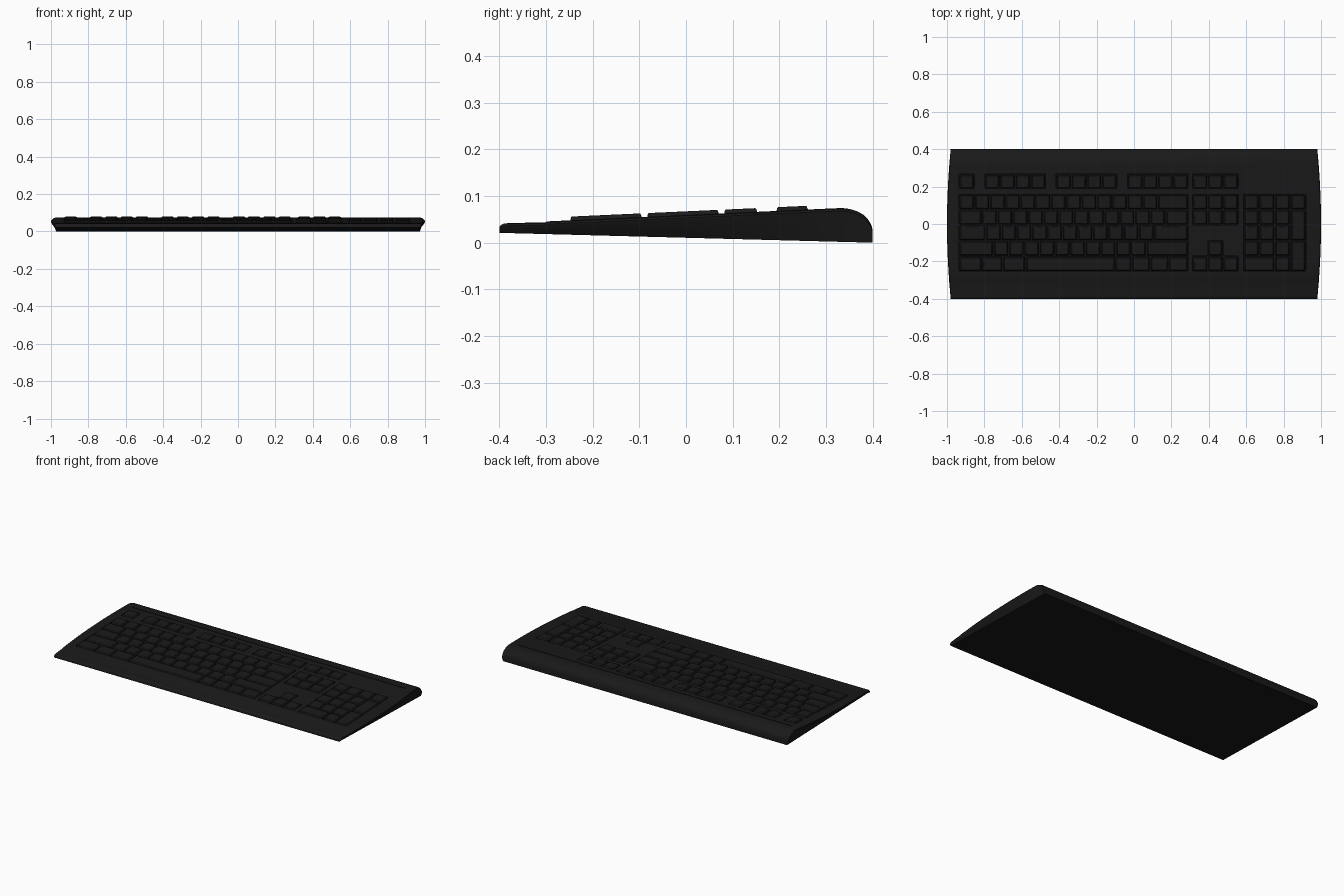
import bpy, bmesh, math

if "Cube" in bpy.data.objects:
    bpy.data.objects.remove(bpy.data.objects["Cube"])

black = bpy.data.materials.new("black_plastic")
black.diffuse_color = (0.01, 0.01, 0.01, 1)
black.use_nodes = True
black.node_tree.nodes["Principled BSDF"].inputs["Base Color"].default_value = black.diffuse_color


def make_object(name, bm):
    bmesh.ops.recalc_face_normals(bm, faces=bm.faces)
    mesh = bpy.data.meshes.new(name)
    bm.to_mesh(mesh)
    bm.free()
    ob = bpy.data.objects.new(name, mesh)
    bpy.context.collection.objects.link(ob)
    mesh.materials.append(black)
    return ob


def activate(ob):
    bpy.ops.object.select_all(action='DESELECT')
    ob.select_set(True)
    bpy.context.view_layer.objects.active = ob


def smooth(ob):
    activate(ob)
    bpy.ops.object.shade_smooth_by_angle(angle=math.radians(35))


def deck(y):
    """Height of the sloping case top."""
    return 0.0455 + (y + 0.3) * 0.0455


def block(bm, x0, x1, y0, y1, low, high, taper=0.0):
    """Box following the deck slope, optionally narrower at the top."""
    rings = []
    for h, t in ((low, 0), (high, taper)):
        pts = ((x0 + t, y0 + t * .6), (x1 - t, y0 + t * .6),
               (x1 - t, y1 - t), (x0 + t, y1 - t))
        rings.append([bm.verts.new((x, y, deck(y) + h)) for x, y in pts])
    a, b = rings
    bm.faces.new(a[::-1])
    bm.faces.new(b)
    for i in range(4):
        j = (i + 1) % 4
        bm.faces.new((a[i], a[j], b[j], b[i]))


# Case: cross-sections along y, bowed side edges over a straight base
tops = [(-0.4, .033), (-0.397, .038), (-0.39, .041), (-0.38, .042), (-0.302, .0435),
        (-0.297, deck(-0.297)), (-0.2, deck(-0.2)), (-0.1, deck(-0.1)), (0, deck(0)),
        (0.1, deck(0.1)), (0.2, deck(0.2)), (0.28, deck(0.28)), (0.335, .0743),
        (0.352, .072), (0.368, .067), (0.38, .060), (0.39, .050), (0.397, .039), (0.4, .028)]
bm = bmesh.new()
rings = []
for y, zt in tops:
    w = 0.98 + 0.02 * (1 - (y / 0.4) ** 2)
    zb = 0.0105 - 0.0263 * y
    if y == 0.4:
        zb = 0.0
    half = [(0.972, zb), (w - .001, zt - .010), (w, zt - .006), (w - .003, zt - .002), (w - .010, zt)]
    sec = half + [(-x, z) for x, z in reversed(half)]
    rings.append([bm.verts.new((x, y, z)) for x, z in sec])
for a, b in zip(rings, rings[1:]):
    for i in range(len(a)):
        j = (i + 1) % len(a)
        bm.faces.new((a[i], a[j], b[j], b[i]))
bm.faces.new(rings[0])
bm.faces.new(rings[-1])
case = make_object("case", bm)

# Layout grid: key unit, block origins and row edges
U = 0.0817
MAIN, NAV, PAD = -0.935, 0.313, 0.585
PU = 0.0838
ROW = [-0.253 + 0.0825 * i for i in range(6)]
FN = (0.189, 0.268)

# Wells and panel line cut into the case
bm = bmesh.new()
e = 0.0006
g = 2 / 3
fn_groups = [(MAIN, 1)] + [(MAIN + U * (1 + g + k * (4 + g)), 4) for k in range(3)] + [(NAV, 3)]
wells = [(x, x + n * U, *FN) for x, n in fn_groups]
wells += [(MAIN, MAIN + 15 * U, ROW[0], ROW[5]),
          (NAV, NAV + 3 * U, ROW[3], ROW[5]),
          (NAV + U, NAV + 2 * U, ROW[1], ROW[2]),
          (NAV, NAV + 3 * U, ROW[0], ROW[1]),
          (PAD, PAD + 4 * PU, ROW[0], ROW[5])]
for x0, x1, y0, y1 in wells:
    block(bm, x0 + e, x1 - e, y0 + e, y1 - e, -0.012, 0.03)
block(bm, -0.94, 0.94, 0.302, 0.306, -0.003, 0.03)
cutter = make_object("well_cutter", bm)
cutter.hide_render = True
mod = case.modifiers.new("wells", 'BOOLEAN')
mod.operation = 'DIFFERENCE'
mod.solver = 'EXACT'
mod.object = cutter
activate(case)
bpy.ops.object.modifier_apply(modifier=mod.name)
bpy.data.objects.remove(cutter)
smooth(case)


def keys(name, cells):
    """One object of tapered, softly bevelled key caps."""
    bm = bmesh.new()
    m = 0.0025
    for x0, x1, y0, y1 in cells:
        block(bm, x0 + m, x1 - m, y0 + m, y1 - m, -0.0125, 0.008, 0.007)
    ob = make_object(name, bm)
    bev = ob.modifiers.new("soft_edges", 'BEVEL')
    bev.width = 0.0025
    bev.segments = 2
    smooth(ob)


def row_cells(x, y0, y1, widths, u=U):
    out = []
    for w in widths:
        out.append((x, x + w * u, y0, y1))
        x += w * u
    return out


# Function keys
cells = []
for x, n in fn_groups:
    cells += row_cells(x, *FN, [1] * n)
keys("function_keys", cells)

# Main typing keys, bottom row first
rows = [[1.5, 1.35, 1.5, 5.85, 1.1, 1.2, 1.2, 1.3],
        [2.25] + [1] * 10 + [2.75],
        [1.75] + [1] * 11 + [2.25],
        [1.5] + [1] * 12 + [1.5],
        [1] * 13 + [2]]
cells = []
for i, widths in enumerate(rows):
    cells += row_cells(MAIN, ROW[i], ROW[i + 1], widths)
keys("main_keys", cells)

# Navigation and arrow keys
cells = []
for i in (0, 3, 4):
    cells += row_cells(NAV, ROW[i], ROW[i + 1], [1, 1, 1])
cells += row_cells(NAV + U, ROW[1], ROW[2], [1])
keys("navigation_keys", cells)

# Number pad with wide zero and two tall keys
cells = row_cells(PAD, ROW[0], ROW[1], [2, 1], PU)
for i in (1, 2, 3):
    cells += row_cells(PAD, ROW[i], ROW[i + 1], [1, 1, 1], PU)
cells += row_cells(PAD, ROW[4], ROW[5], [1] * 4, PU)
for i in (0, 2):
    cells += row_cells(PAD + 3 * PU, ROW[i], ROW[i + 2], [1], PU)
keys("number_pad_keys", cells)
